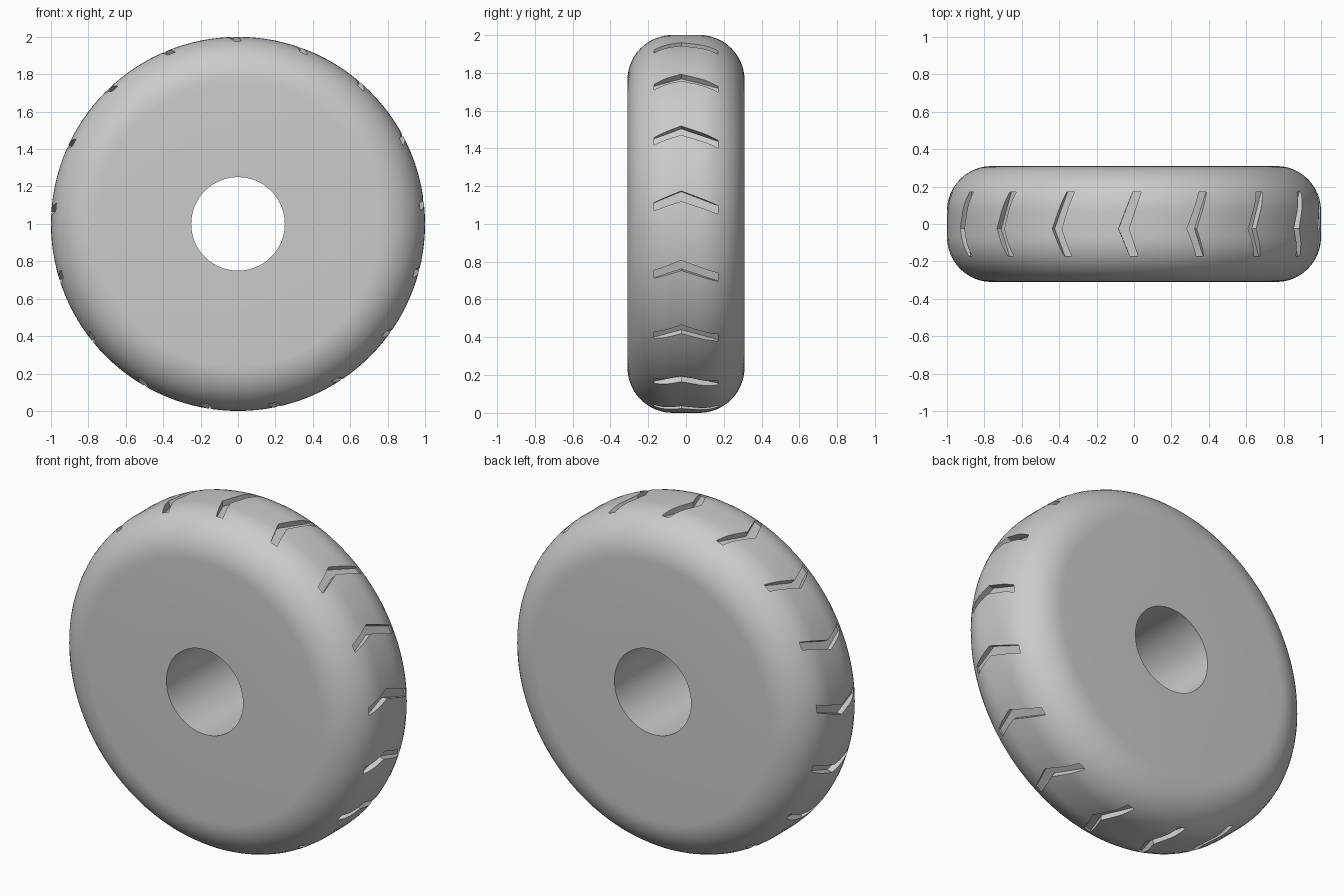
import bpy, bmesh
from math import cos, sin, pi, radians

cube = bpy.data.objects.get("Cube")
if cube:
    bpy.data.objects.remove(cube)

RADIUS, HALF, HOLE, CORNER = 1.0, 0.31, 0.25, 0.24
SEGMENTS, GROOVES = 128, 17

rubber = bpy.data.materials.new("grey rubber")
rubber.use_nodes = True
grey = (0.6, 0.6, 0.6, 1)
rubber.diffuse_color = grey
rubber.node_tree.nodes["Principled BSDF"].inputs["Base Color"].default_value = grey


def make_object(name, bm):
    bmesh.ops.recalc_face_normals(bm, faces=bm.faces)
    mesh = bpy.data.meshes.new(name)
    bm.to_mesh(mesh)
    bm.free()
    obj = bpy.data.objects.new(name, mesh)
    bpy.context.collection.objects.link(obj)
    mesh.materials.append(rubber)
    return obj


def ring_point(radius, y, angle, t=0):
    """Point at a radius and width, shifted by t along the rolling direction."""
    return (radius * cos(angle) - t * sin(angle), y,
            1 + radius * sin(angle) + t * cos(angle))


# Tyre: closed cross-section with rounded shoulders, swept round the axle
profile = [(HOLE, -HALF)]
for side in (-1, 1):
    for i in range(13):
        a = pi / 2 * (i if side < 0 else 12 - i) / 12
        profile.append((RADIUS - CORNER + CORNER * sin(a),
                        side * (HALF - CORNER + CORNER * cos(a))))
profile.append((HOLE, HALF))

bm = bmesh.new()
rings = [[bm.verts.new(ring_point(r, y, 2 * pi * s / SEGMENTS)) for r, y in profile]
         for s in range(SEGMENTS)]
for s, ring in enumerate(rings):
    after = rings[(s + 1) % SEGMENTS]
    for i in range(len(profile)):
        j = (i + 1) % len(profile)
        bm.faces.new((ring[i], ring[j], after[j], after[i]))
tyre = make_object("tyre", bm)

# Tread cutter: slightly lopsided chevron prisms, as (width, rolling offset)
chevron = [(-0.17, 0.0), (-0.025, 0.06), (0.17, -0.015),
           (0.17, -0.06), (-0.025, 0.005), (-0.17, -0.043)]
bm = bmesh.new()
for g in range(GROOVES):
    angle = radians(6.6) + 2 * pi * g / GROOVES
    low, high = [[bm.verts.new(ring_point(r, y, angle, t)) for y, t in chevron]
                 for r in (0.965, 1.06)]
    bm.faces.new(low)
    bm.faces.new(high)
    for i in range(6):
        j = (i + 1) % 6
        bm.faces.new((low[i], low[j], high[j], high[i]))
cutter = make_object("tread_cutter", bm)
cutter.hide_render = True

# Cut the tread, then drop the cutter
cut = tyre.modifiers.new("tread grooves", 'BOOLEAN')
cut.operation = 'DIFFERENCE'
cut.solver = 'EXACT'
cut.object = cutter
bpy.ops.object.select_all(action='DESELECT')
tyre.select_set(True)
bpy.context.view_layer.objects.active = tyre
bpy.ops.object.modifier_apply(modifier=cut.name)
bpy.data.objects.remove(cutter)
bpy.ops.object.shade_smooth_by_angle(angle=radians(30))
